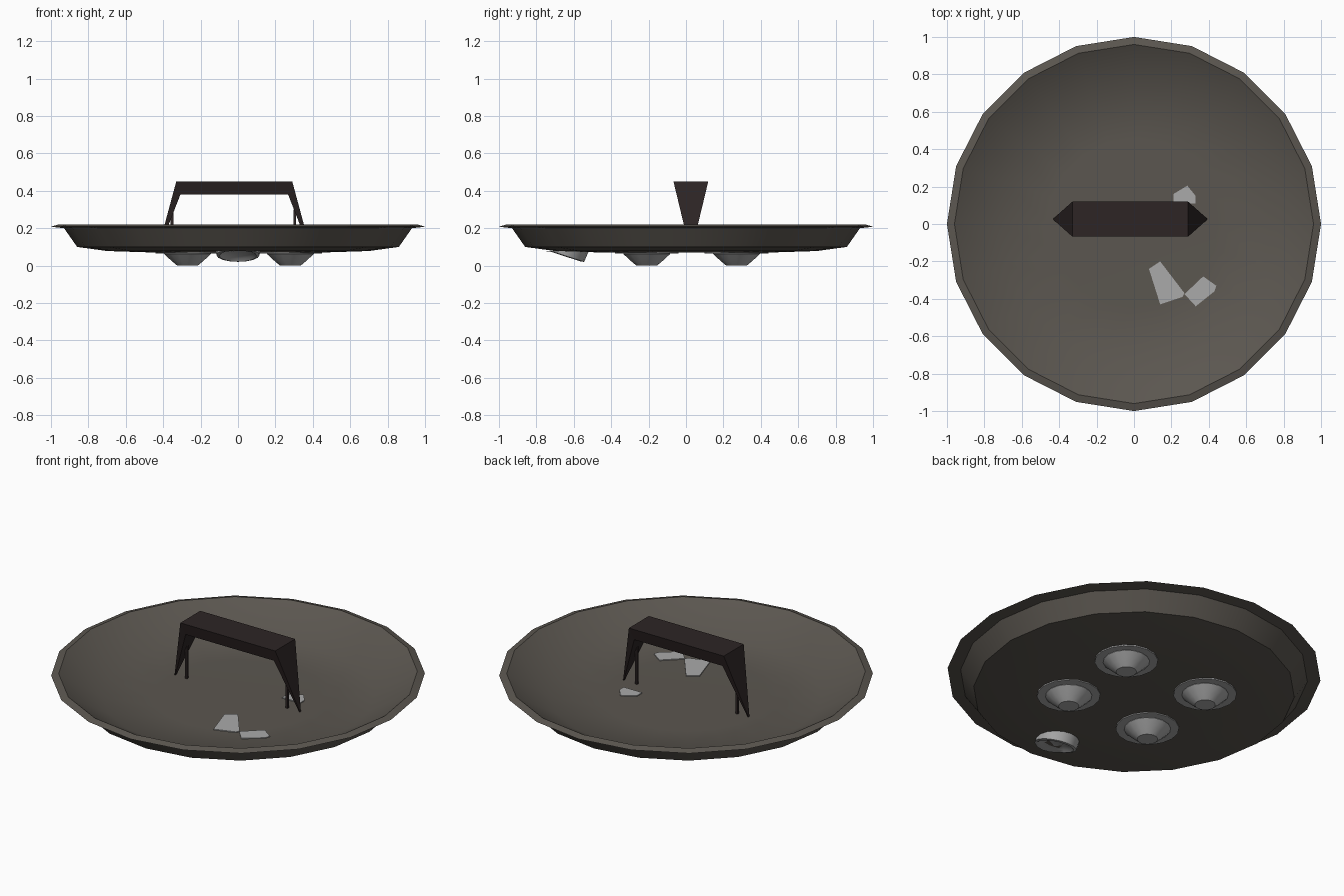
import bpy, bmesh, math
from mathutils import Matrix, Vector

if "Cube" in bpy.data.objects:
    bpy.data.objects.remove(bpy.data.objects["Cube"])


def material(name, rgb):
    m = bpy.data.materials.new(name)
    m.diffuse_color = (*rgb, 1)
    m.use_nodes = True
    m.node_tree.nodes["Principled BSDF"].inputs["Base Color"].default_value = m.diffuse_color
    return m


PAN = material("warm dark grey", (0.105, 0.094, 0.080))
DARK = material("dark brown", (0.026, 0.018, 0.018))
GREY = material("light grey", (0.40, 0.40, 0.40))


def finish(name, bm, mat, smooth=None):
    bmesh.ops.recalc_face_normals(bm, faces=bm.faces)
    me = bpy.data.meshes.new(name)
    bm.to_mesh(me)
    bm.free()
    me.materials.append(mat)
    ob = bpy.data.objects.new(name, me)
    bpy.context.collection.objects.link(ob)
    if smooth:
        bpy.ops.object.select_all(action='DESELECT')
        ob.select_set(True)
        bpy.context.view_layer.objects.active = ob
        bpy.ops.object.shade_smooth_by_angle(angle=math.radians(smooth))
    return ob


def lathe(profile, sides):
    """Closed round solid from (radius, height) points; both ends are capped."""
    bm = bmesh.new()
    rings = []
    for r, z in profile:
        rings.append([bm.verts.new((r * math.cos(2 * math.pi * i / sides),
                                    r * math.sin(2 * math.pi * i / sides), z))
                      for i in range(sides)])
    for a, b in zip(rings, rings[1:]):
        for i in range(sides):
            j = (i + 1) % sides
            bm.faces.new((a[i], a[j], b[j], b[i]))
    bm.faces.new(rings[0])
    bm.faces.new(rings[-1])
    return bm


# shallow twenty-sided dish with a thin flared rim
finish("dish", lathe([(0.45, 0.07), (0.70, 0.078), (0.86, 0.10), (0.93, 0.20), (1.0, 0.208),
                      (0.96, 0.22), (0.73, 0.086), (0.45, 0.082)], 20), PAN, 40)

# four stud feet, each with a thin round backing plate
for x in (-0.27, 0.28):
    for y in (-0.21, 0.27):
        side = ("left" if x < 0 else "right") + ("_front" if y < 0 else "_back")
        bm = lathe([(0.17, 0.064), (0.17, 0.071)], 16)
        bm.transform(Matrix.Translation((x, y, 0)))
        finish("foot_plate_" + side, bm, GREY)
        bm = lathe([(0.055, 0.0), (0.085, 0.025), (0.125, 0.062), (0.125, 0.068)], 16)
        bm.transform(Matrix.Translation((x, y, 0)))
        finish("foot_" + side, bm, GREY, 40)

# tilted hollow socket under the front edge, trimmed flat against the dish
bm = lathe([(0.05, 0.025), (0.085, 0.012), (0.10, 0.0), (0.115, 0.004), (0.12, 0.06)], 16)
bm.transform(Matrix.Translation((0, -0.655, 0.052)) @ Matrix.Rotation(math.radians(-18), 4, 'X'))
for v in bm.verts:
    v.co.z = min(v.co.z, 0.078)
finish("tilted_socket", bm, GREY, 40)


# light worn patches lying on the dish floor
def patch(name, points):
    bm = bmesh.new()
    f = bm.faces.new([bm.verts.new((x, y, 0.081)) for x, y in points])
    top = bmesh.ops.extrude_face_region(bm, geom=[f])
    for v in top["geom"]:
        if isinstance(v, bmesh.types.BMVert):
            v.co.z = 0.0875
    finish(name, bm, GREY)


patch("floor_patch_back", [(0.21, 0.11), (0.33, 0.11), (0.33, 0.15), (0.285, 0.205), (0.21, 0.16)])
patch("floor_patch_front", [(0.08, -0.24), (0.14, -0.20), (0.27, -0.37), (0.26, -0.39), (0.14, -0.43)])
patch("floor_patch_side", [(0.27, -0.375), (0.37, -0.28), (0.44, -0.33), (0.43, -0.36), (0.33, -0.44)])

# handle: flat grip bar whose legs bend down and taper to points
CX, CY = -0.02, 0.026
outer = [(0.41, 0.08, 0.004), (0.31, 0.45, 0.093)]
inner = [(0.405, 0.08, 0.004), (0.288, 0.38, 0.075)]
sections = [(outer[0], inner[0], -1), (outer[1], inner[1], -1),
            (outer[1], inner[1], 1), (outer[0], inner[0], 1)]
bm = bmesh.new()
loops = []
for o, n, s in sections:
    loops.append([bm.verts.new((CX + s * p[0], CY + d * p[2], p[1]))
                  for p, d in ((o, -1), (o, 1), (n, 1), (n, -1))])
for a, b in zip(loops, loops[1:]):
    for i in range(4):
        j = (i + 1) % 4
        bm.faces.new((a[i], a[j], b[j], b[i]))
bm.faces.new(loops[0])
bm.faces.new(loops[-1])
finish("handle", bm, DARK)

# thin support posts just inside the handle legs
for name, x in (("left_post", -0.353), ("right_post", 0.303)):
    bm = bmesh.new()
    bmesh.ops.create_cube(bm, size=1)
    bm.transform(Matrix.Translation((x, CY, 0.19)) @ Matrix.Diagonal((0.014, 0.014, 0.22, 1)))
    finish(name, bm, DARK)
